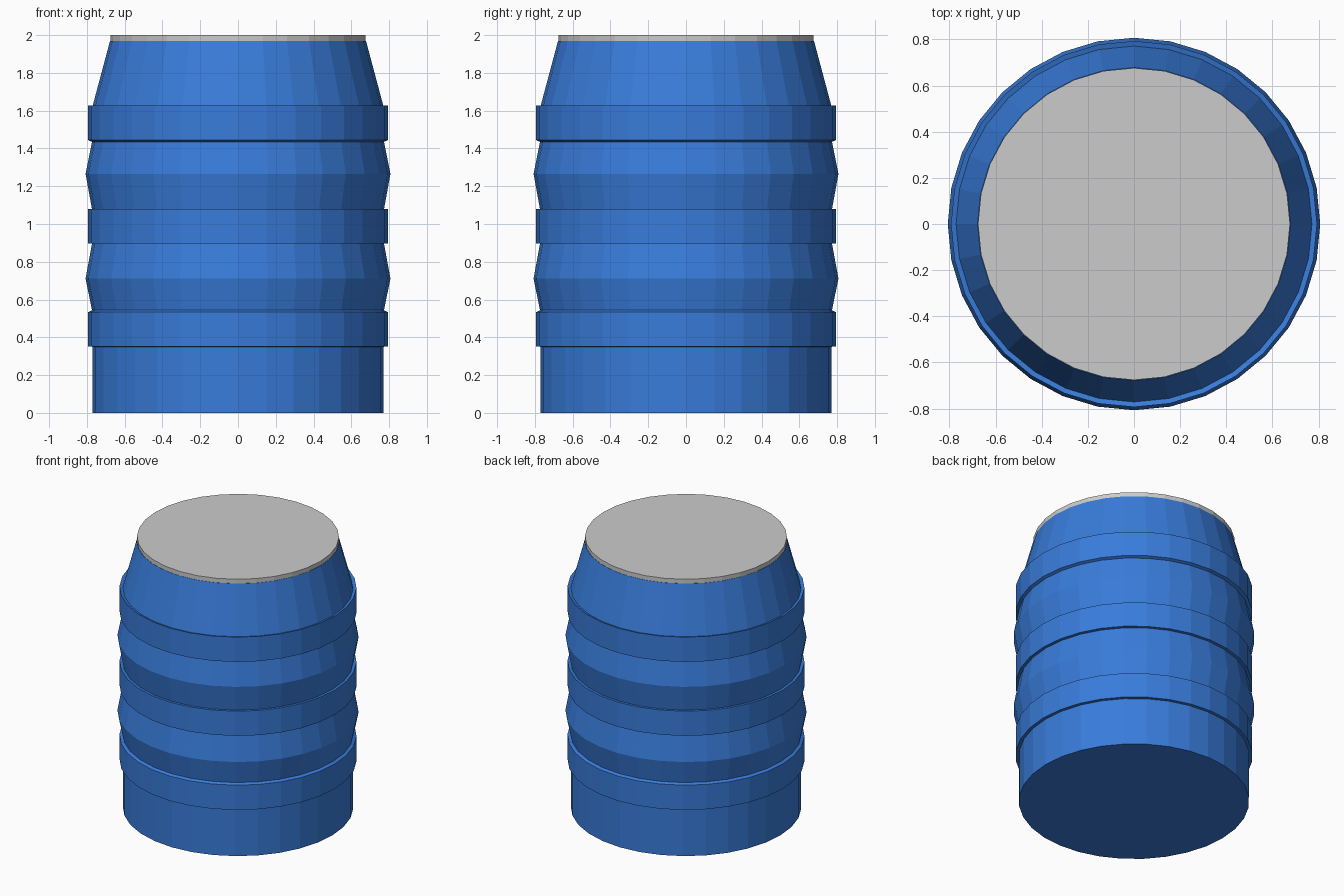
import bpy, bmesh
from math import cos, sin, tau

if "Cube" in bpy.data.objects:
    bpy.data.objects.remove(bpy.data.objects["Cube"])

SIDES = 32


def lathe(name, profile, color=None):
    """Revolve an (r, z) profile around z and cap both ends."""
    bm = bmesh.new()
    rings = [[bm.verts.new((r * cos(tau * i / SIDES), r * sin(tau * i / SIDES), z))
              for i in range(SIDES)] for r, z in profile]
    for low, high in zip(rings, rings[1:]):
        for i in range(SIDES):
            j = (i + 1) % SIDES
            bm.faces.new((low[i], low[j], high[j], high[i]))
    bm.faces.new(rings[0][::-1])
    bm.faces.new(rings[-1])
    mesh = bpy.data.meshes.new(name)
    bm.to_mesh(mesh)
    bm.free()
    obj = bpy.data.objects.new(name, mesh)
    bpy.context.collection.objects.link(obj)
    if color:
        mat = bpy.data.materials.new(name + "_paint")
        mat.diffuse_color = color
        mat.use_nodes = True
        mat.node_tree.nodes["Principled BSDF"].inputs["Base Color"].default_value = mat.diffuse_color
        mesh.materials.append(mat)
    return obj


# Barrel body: straight foot, three raised bands, two bulges, tapered shoulder
BODY, NECK, BAND, BULGE = 0.771, 0.773, 0.793, 0.807
lathe("barrel_body", [
    (BODY, 0), (BODY, 0.35),
    (BAND, 0.351), (BAND, 0.534), (NECK, 0.544),      # lower band
    (BULGE, 0.711), (NECK, 0.896),                    # lower bulge
    (BAND, 0.898), (BAND, 1.08), (NECK, 1.079),       # middle band
    (BULGE, 1.266), (NECK, 1.435),                    # upper bulge
    (BAND, 1.444), (BAND, 1.627), (BODY, 1.62),       # upper band
    (0.678, 1.968),                                   # shoulder
], (0.04, 0.2, 0.7, 1))

# Lid: thin grey disc
lathe("lid", [(0.676, 1.968), (0.676, 2.0)])
